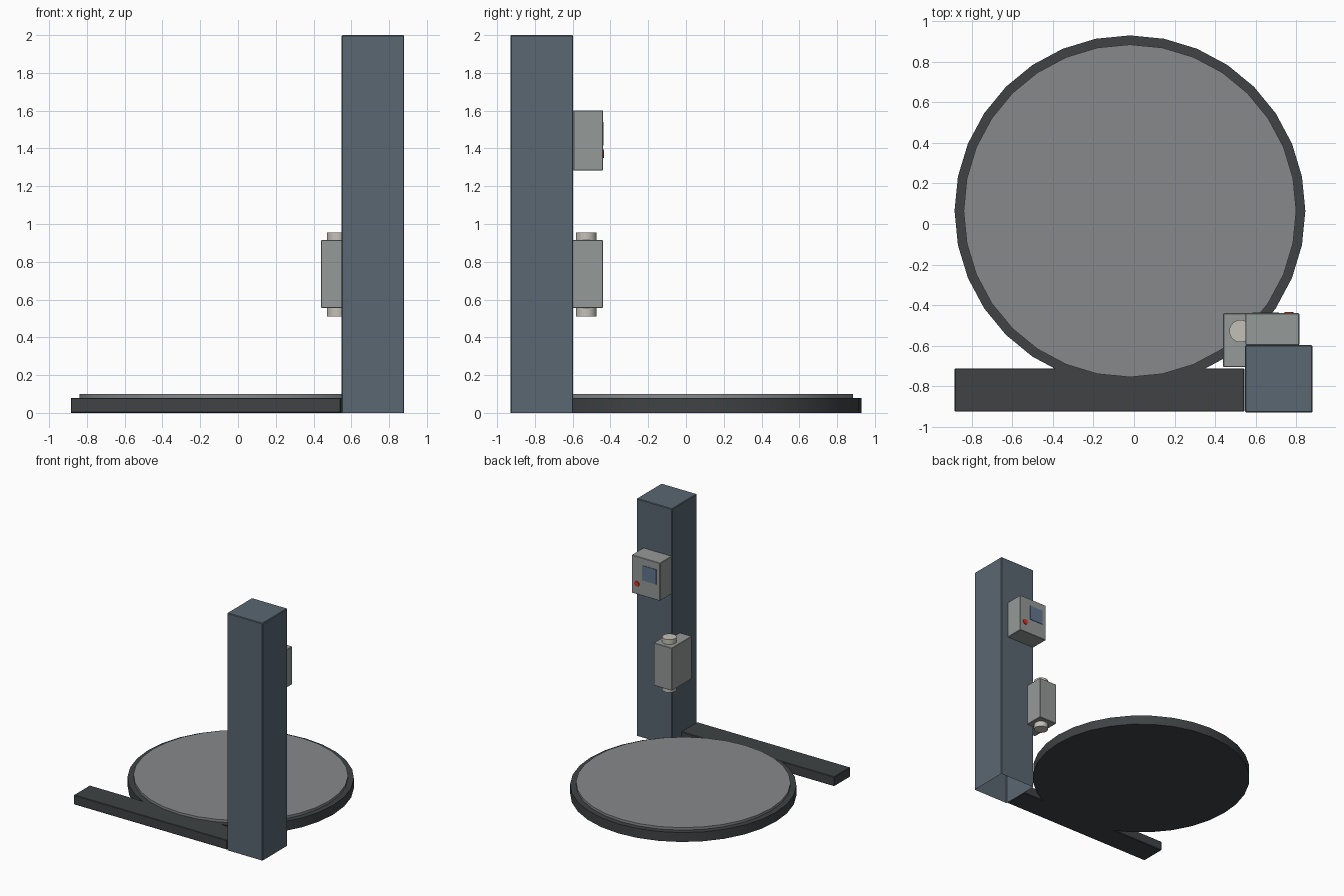
import bpy, bmesh
from math import radians

if "Cube" in bpy.data.objects:
    bpy.data.objects.remove(bpy.data.objects["Cube"])

def material(name, rgb):
    m = bpy.data.materials.new(name)
    m.diffuse_color = (*rgb, 1)
    m.use_nodes = True
    m.node_tree.nodes["Principled BSDF"].inputs["Base Color"].default_value = m.diffuse_color
    return m

STEEL = material("blue_steel", (0.10, 0.135, 0.165))
DARK = material("dark_grey", (0.05, 0.055, 0.058))
PLATE = material("plate_grey", (0.24, 0.25, 0.26))
CASE = material("case_grey", (0.30, 0.32, 0.31))
FILM = material("film", (0.55, 0.53, 0.48))
SCREEN = material("screen_blue", (0.12, 0.18, 0.27))
RED = material("red", (0.7, 0.03, 0.02))

def finish(bm, name, mat, bevel=0):
    mesh = bpy.data.meshes.new(name)
    bm.to_mesh(mesh)
    bm.free()
    ob = bpy.data.objects.new(name, mesh)
    bpy.context.collection.objects.link(ob)
    mesh.materials.append(mat)
    if bevel:
        mod = ob.modifiers.new("edge", 'BEVEL')
        mod.width = bevel
        mod.segments = 1
    return ob

def box(name, x, y, z, mat, bevel=0, open_bottom=False):
    bm = bmesh.new()
    bmesh.ops.create_cube(bm, size=1)
    for v in bm.verts:
        for i, (lo, hi) in enumerate((x, y, z)):
            v.co[i] = hi if v.co[i] > 0 else lo
    if open_bottom:
        bm.normal_update()
        low = [f for f in bm.faces if f.normal.z < -0.5]
        bmesh.ops.delete(bm, geom=low, context='FACES_ONLY')
    return finish(bm, name, mat, bevel)

def cylinder(name, centre, r, depth, mat, sides=32, tilt=0):
    bpy.ops.mesh.primitive_cylinder_add(vertices=sides, radius=r, depth=depth,
                                        location=centre, rotation=(tilt, 0, 0))
    ob = bpy.context.object
    ob.name = name
    ob.data.materials.append(mat)
    bpy.ops.object.shade_smooth_by_angle(angle=radians(30))
    return ob

# Turntable: rim and raised plate
cylinder("turntable_rim", (-0.02, 0.065, 0.0395), 0.865, 0.079, DARK)
cylinder("turntable_plate", (-0.02, 0.065, 0.0875), 0.82, 0.025, PLATE)

# Floor bar and mast (hollow, open underneath)
box("base_bar", (-0.885, 0.545), (-0.925, -0.712), (0, 0.08), DARK, 0.004)
box("mast", (0.548, 0.88), (-0.93, -0.597), (0, 2), STEEL, 0.005, open_bottom=True)

# Film carriage on the inner corner of the mast, with the roll through it
box("film_carriage", (0.44, 0.61), (-0.705, -0.44), (0.555, 0.915), CASE, 0.003)
cylinder("film_roll", (0.525, -0.528, 0.733), 0.055, 0.446, FILM, 24)

# Control box with screen and stop button
box("control_box", (0.55, 0.815), (-0.597, -0.44), (1.283, 1.602), CASE, 0.003)
box("screen", (0.585, 0.715), (-0.445, -0.436), (1.415, 1.54), SCREEN)
cylinder("stop_button", (0.765, -0.44, 1.372), 0.022, 0.014, RED, 16, radians(90))
